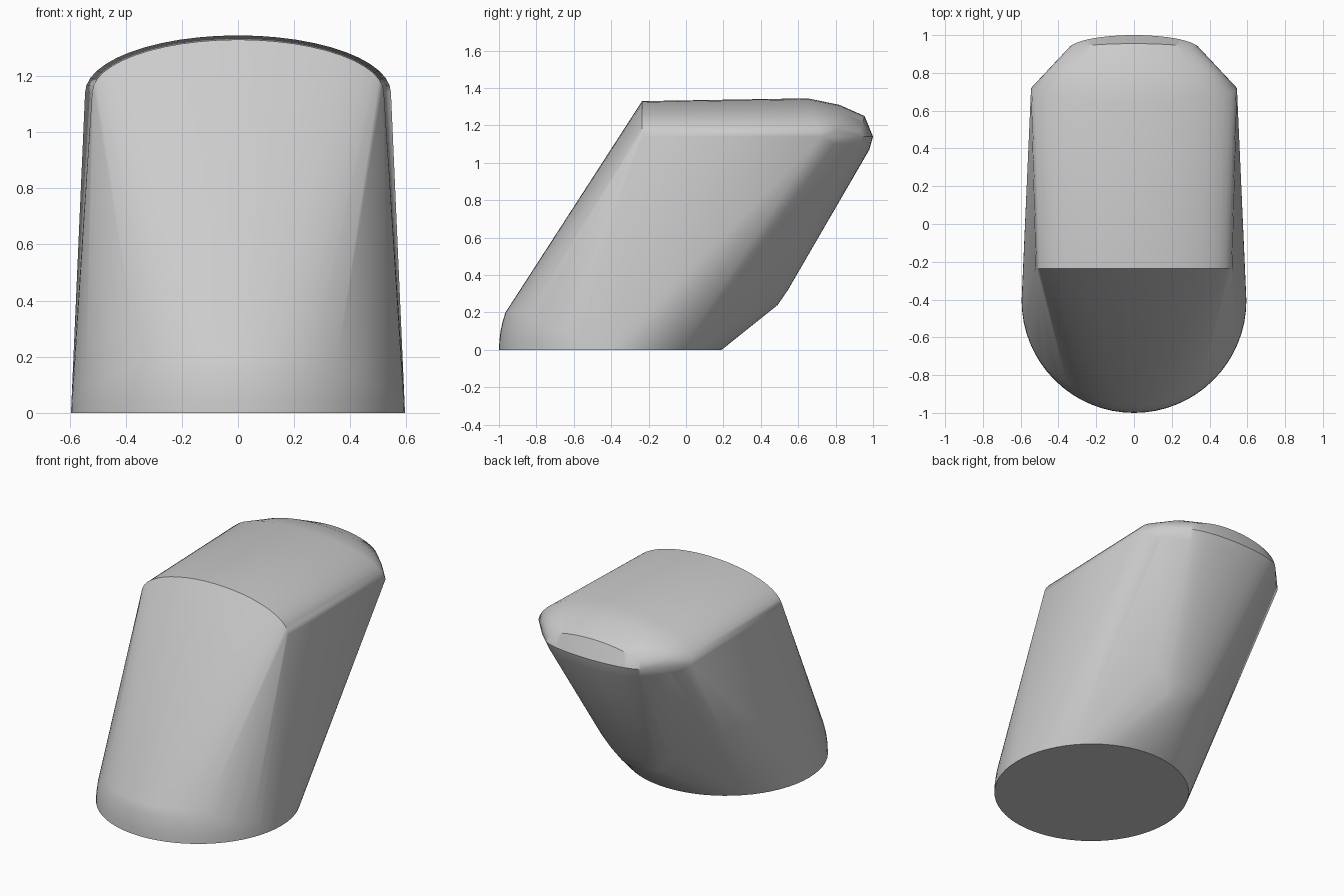
import bpy, bmesh
from math import sin, cos, pi, sqrt, radians

old = bpy.data.objects.get("Cube")
if old:
    bpy.data.objects.remove(old, do_unlink=True)

grey = bpy.data.materials.new("plain grey")
grey.use_nodes = True
COLOUR = (0.6, 0.6, 0.6, 1)
grey.diffuse_color = COLOUR
grey.node_tree.nodes["Principled BSDF"].inputs["Base Color"].default_value = COLOUR


def half_arc(half_width, side, middle, steps=24):
    """Half ellipse from +x to -x; side and middle are (y, z)."""
    pts = []
    for i in range(steps + 1):
        a = pi * i / steps
        y, z = (s + (m - s) * sin(a) for s, m in zip(side, middle))
        pts.append((half_width * cos(a), y, z))
    return pts


points = []

# Round foot: lower slice of a dome
FOOT_R, FOOT_Y = 0.595, -0.405
for z in (0, 0.05, 0.1, 0.15, 0.2):
    r = sqrt(FOOT_R ** 2 - z * z)
    points += [(r * cos(i * pi / 32), FOOT_Y + r * sin(i * pi / 32), z) for i in range(64)]

# Arched top, front to back, then the domed rear end
points += half_arc(0.52, (-0.235, 1.14), (-0.235, 1.33))
points += half_arc(0.545, (0.72, 1.14), (0.65, 1.345))
points += half_arc(0.46, (0.81, 1.15), (0.82, 1.31))
points += half_arc(0.35, (0.92, 1.14), (0.955, 1.25))
points += half_arc(0.35, (0.92, 1.14), (1.0, 1.14))
points += half_arc(0.47, (0.78, 1.1), (0.9, 1.1))
points += half_arc(0.34, (0.89, 1.08), (0.98, 1.07))

# Rounded lower end of the rear tube
points += half_arc(0.26, (0.48, 0.41), (0.575, 0.40))
points += half_arc(0.22, (0.46, 0.36), (0.545, 0.32))
points += half_arc(0.17, (0.45, 0.3), (0.49, 0.24))

# Wrap everything in one tight skin
bm = bmesh.new()
for p in points:
    bm.verts.new(p)
bmesh.ops.remove_doubles(bm, verts=bm.verts, dist=0.001)
bmesh.ops.convex_hull(bm, input=bm.verts)
bmesh.ops.delete(bm, geom=[v for v in bm.verts if not v.link_faces], context='VERTS')
bmesh.ops.dissolve_limit(bm, angle_limit=radians(0.5), verts=bm.verts, edges=bm.edges)
bmesh.ops.recalc_face_normals(bm, faces=bm.faces)

mesh = bpy.data.meshes.new("body")
bm.to_mesh(mesh)
bm.free()
mesh.materials.append(grey)
body = bpy.data.objects.new("body", mesh)
bpy.context.collection.objects.link(body)

bpy.context.view_layer.objects.active = body
body.select_set(True)
bpy.ops.object.shade_smooth_by_angle(angle=radians(35))
